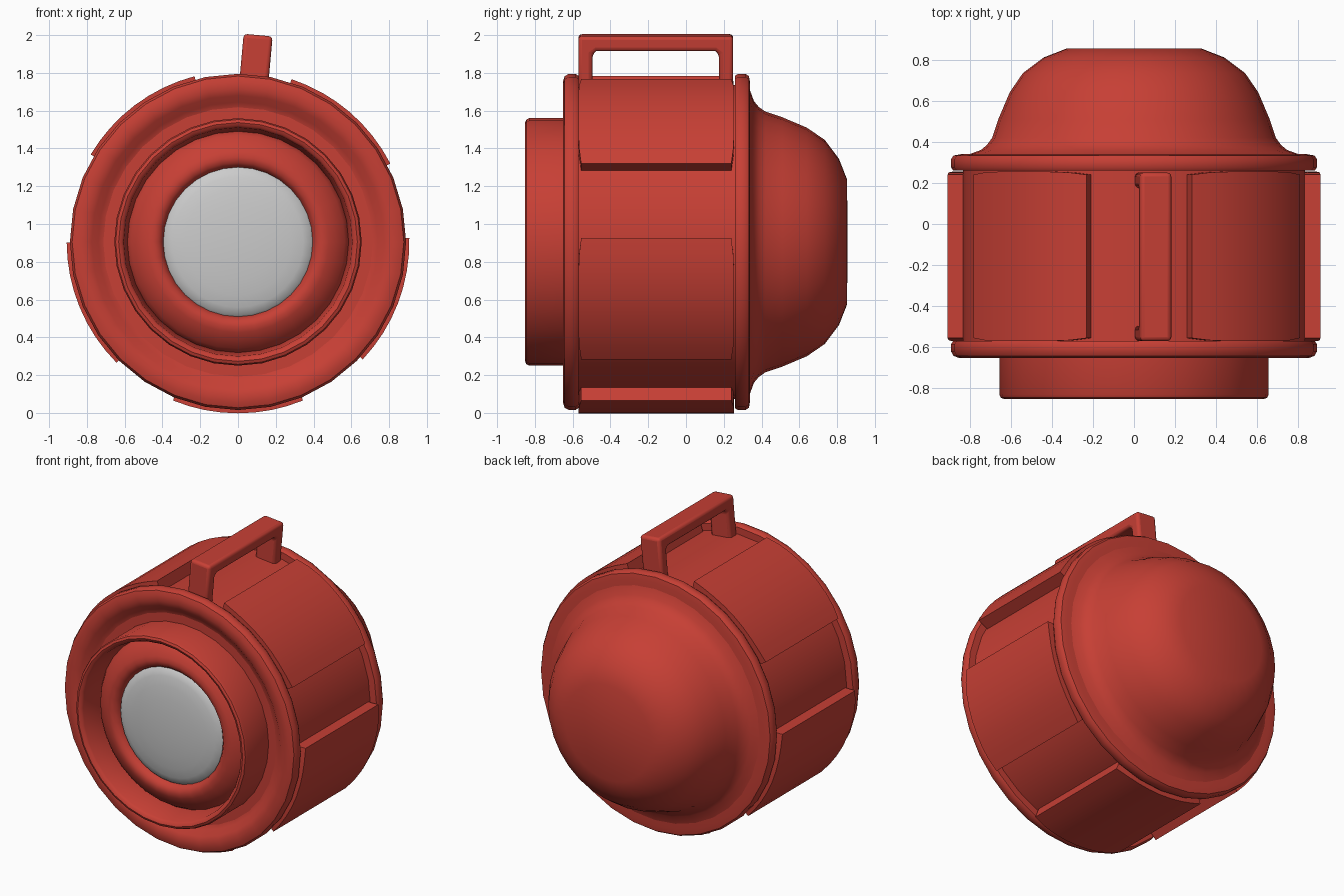
import bpy, bmesh, math
from mathutils import Vector

if "Cube" in bpy.data.objects:
    bpy.data.objects.remove(bpy.data.objects["Cube"])

CZ = 0.905   # height of the drum axis, which runs along y

red = bpy.data.materials.new("red_paint")
red.diffuse_color = (0.57, 0.05, 0.035, 1)
red.use_nodes = True
red.node_tree.nodes["Principled BSDF"].inputs["Base Color"].default_value = red.diffuse_color


def finish(bm, name, mat, angle=40, bevel=0):
    bmesh.ops.recalc_face_normals(bm, faces=bm.faces)
    me = bpy.data.meshes.new(name)
    bm.to_mesh(me)
    bm.free()
    ob = bpy.data.objects.new(name, me)
    bpy.context.collection.objects.link(ob)
    if mat:
        me.materials.append(mat)
    if bevel:
        mod = ob.modifiers.new("bevel", "BEVEL")
        mod.width, mod.segments, mod.limit_method = bevel, 3, "ANGLE"
        mod.angle_limit = math.radians(50)
    bpy.ops.object.select_all(action="DESELECT")
    ob.select_set(True)
    bpy.context.view_layer.objects.active = ob
    bpy.ops.object.shade_smooth_by_angle(angle=math.radians(angle))
    return ob


def polar(r, deg, y):
    a = math.radians(deg)
    return Vector((r * math.cos(a), y, CZ + r * math.sin(a)))


def lathe(name, profile, mat=red, closed=False, n=32):
    """Revolve (radius, y) points around the drum axis."""
    bm = bmesh.new()
    rings = []
    for r, y in profile:
        if r == 0:
            rings.append([bm.verts.new(polar(0, 0, y))] * n)
        else:
            rings.append([bm.verts.new(polar(r, 360 * i / n, y)) for i in range(n)])
    pairs = list(zip(rings, rings[1:])) + ([(rings[-1], rings[0])] if closed else [])
    for a, b in pairs:
        for i in range(n):
            j = (i + 1) % n
            vs = list(dict.fromkeys((a[i], a[j], b[j], b[i])))
            bm.faces.new(vs)
    return finish(bm, name, mat)


# Inner drum behind the panels
lathe("drum", [(0, -0.60), (0.832, -0.60), (0.832, 0.30), (0, 0.30)])

# Front flange with a rounded rim and a shallow dish toward the collar
lathe("front_flange", [(0.60, -0.57), (0.88, -0.57), (0.89, -0.585), (0.89, -0.62),
                       (0.878, -0.642), (0.85, -0.652), (0.81, -0.652), (0.775, -0.64),
                       (0.74, -0.61), (0.70, -0.595), (0.60, -0.59)], closed=True)

# Back flange
lathe("back_flange", [(0.60, 0.26), (0.88, 0.26), (0.89, 0.275), (0.89, 0.315),
                      (0.878, 0.333), (0.84, 0.34), (0.60, 0.34)], closed=True)

# Thin-walled collar at the front
lathe("front_collar", [(0.655, -0.58), (0.655, -0.83), (0.648, -0.845), (0.632, -0.852),
                       (0.615, -0.845), (0.605, -0.83), (0.585, -0.66), (0.585, -0.58)],
      closed=True)

# Rounded ring holding the lens
lathe("lens_ring", [(0.60, -0.60), (0.585, -0.67), (0.565, -0.70), (0.52, -0.735),
                    (0.48, -0.757), (0.45, -0.765), (0.42, -0.758), (0.40, -0.735),
                    (0.39, -0.70), (0.39, -0.60)], closed=True)

# Lens, a shallow bulge
lathe("lens", [(0, -0.62), (0.40, -0.62), (0.40, -0.715)] +
      [(0.40 * math.cos(t), -0.715 - 0.06 * math.sin(t))
       for t in [math.pi / 2 * k / 6 for k in range(1, 6)]] + [(0, -0.775)], mat=None)

# Flared dome at the back
lathe("back_dome", [(0, 0.30), (0.82, 0.30), (0.80, 0.34), (0.745, 0.36), (0.715, 0.385),
                    (0.69, 0.42), (0.66, 0.51), (0.605, 0.64), (0.54, 0.735),
                    (0.44, 0.81), (0.33, 0.853), (0, 0.855)])


def panel(name, centre, half=22.3, n=8):
    """Curved plate lying on the drum."""
    bm = bmesh.new()
    secs = []
    for i in range(n + 1):
        t = 2 * i / n - 1
        d = centre + half * t
        e = 0.015 * t ** 4   # ends draw in slightly at the corners
        secs.append([bm.verts.new(polar(r, d, y)) for r, y in
                     ((0.81, -0.57 + e), (0.907, -0.57 + e),
                      (0.907, 0.255 - e), (0.81, 0.255 - e))])
    for a, b in zip(secs, secs[1:]):
        for k in range(4):
            m = (k + 1) % 4
            bm.faces.new((a[k], a[m], b[m], b[k]))
    bm.faces.new(secs[0])
    bm.faces.new(secs[-1])
    finish(bm, name, red)


for i, c in enumerate((49.5, 127, 202.5, 270, 339)):
    panel(f"side_panel_{i + 1}", c)

# Carrying handle: a flat U frame, leaning with the drum radius
bm = bmesh.new()
up = (polar(1, 84.8, 0) - Vector((0, 0, CZ))).normalized()
side = Vector((up.z, 0, -up.x))
outline = [(-0.57, 0.79), (-0.57, 1.1), (0.25, 1.1), (0.25, 0.79),
           (0.175, 0.79), (0.175, 1.005), (0.155, 1.02), (-0.475, 1.02),
           (-0.495, 1.005), (-0.495, 0.79)]
loops = [[bm.verts.new(Vector((0, y, CZ)) + up * r + side * s) for y, r in outline]
         for s in (-0.070, 0.084)]
for lp in loops:
    bm.faces.new(lp)
for k in range(len(outline)):
    m = (k + 1) % len(outline)
    bm.faces.new((loops[0][k], loops[0][m], loops[1][m], loops[1][k]))
finish(bm, "carry_handle", red, bevel=0.02)
